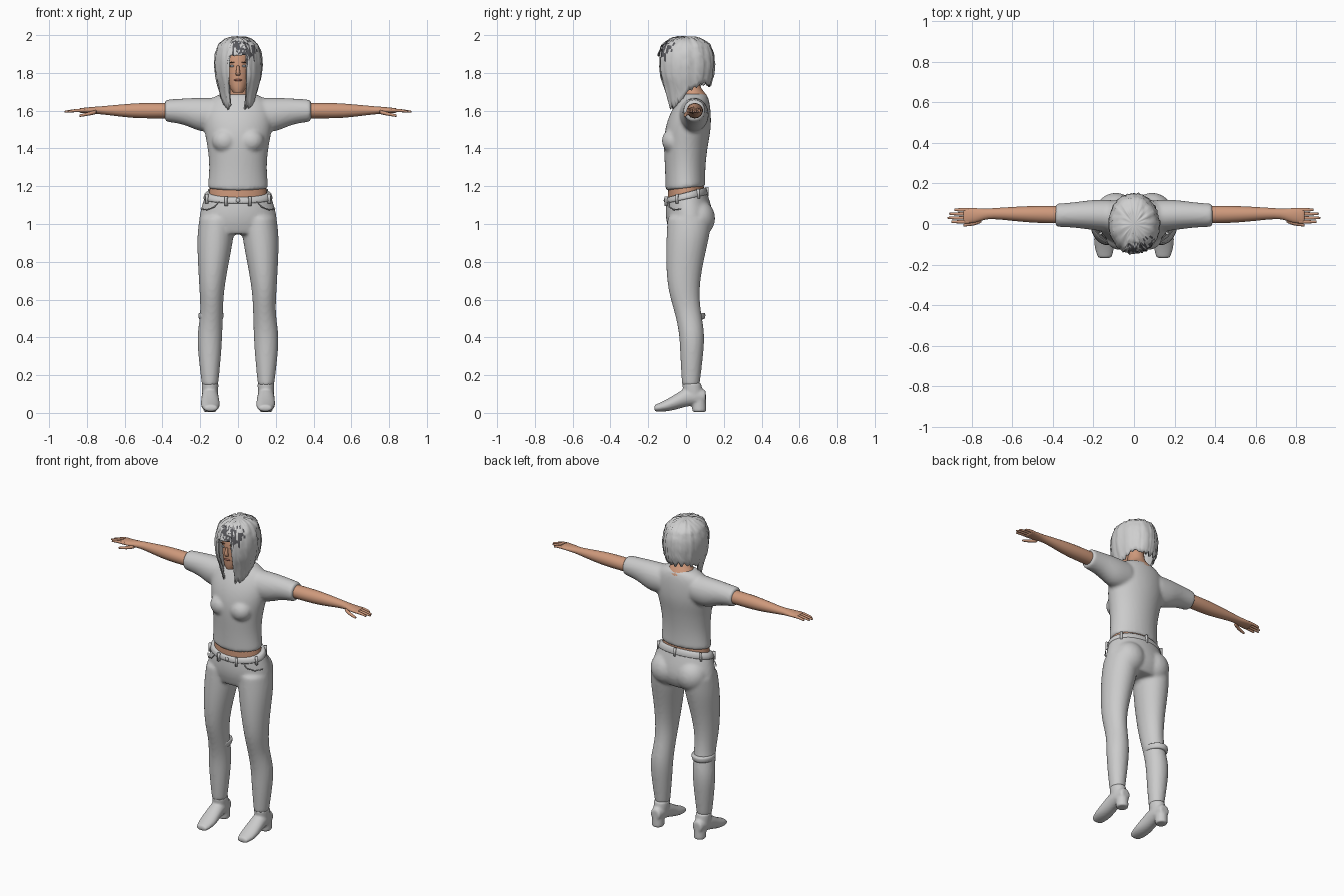
import bpy, bmesh, math, random
from mathutils import Vector

random.seed(4)
cube = bpy.data.objects.get("Cube")
if cube:
    bpy.data.objects.remove(cube)


def material(name, r, g, b):
    m = bpy.data.materials.new(name)
    m.use_nodes = True
    m.diffuse_color = (r, g, b, 1)
    for node in m.node_tree.nodes:
        if node.type == 'BSDF_PRINCIPLED':
            node.inputs["Base Color"].default_value = (r, g, b, 1)
    return m


CLOTH = material("grey cloth", .6, .6, .6)
HAIR = material("grey hair", .62, .62, .62)
DARK = material("dark strands", .1, .1, .11)
SKIN = material("skin", .62, .32, .2)
LIP = material("lips", .42, .15, .11)
EYE = material("eye", .3, .33, .36)
BROW = material("brow", .12, .06, .04)


def tube(bm, rings, axis='z', s=1, n=16):
    """Capped loft through ellipses (x, y, z, radius a, radius b, tilt)."""
    rings = [tuple(r) + (0,) * (6 - len(r)) for r in rings]

    def near(p, q):
        return tuple(a + (b - a) * .07 for a, b in zip(p, q))
    rings = [rings[0], near(rings[0], rings[1])] + rings[1:-1] + \
            [near(rings[-1], rings[-2]), rings[-1]]
    loops = []
    for x, y, z, a, b, tilt in rings:
        loop = []
        for i in range(n):
            c = math.cos(math.tau * i / n)
            d = math.sin(math.tau * i / n)
            off = {'x': (0, a * c, b * d), 'y': (a * c, 0, b * d),
                   'z': (a * c, b * d, tilt * d)}[axis]
            loop.append(bm.verts.new((s * x + off[0], y + off[1], z + off[2])))
        loops.append(loop)
    for p, q in zip(loops, loops[1:]):
        for i in range(n):
            j = (i + 1) % n
            bm.faces.new((p[i], p[j], q[j], q[i]))
    bm.faces.new(loops[0])
    bm.faces.new(loops[-1])


def ball(bm, loc, radii):
    made = bmesh.ops.create_uvsphere(bm, u_segments=16, v_segments=10, radius=1)
    for v in made["verts"]:
        v.co = Vector(loc) + Vector(a * b for a, b in zip(v.co, radii))


def finish(name, bm, mats, sub=1, voxel=0, smooth=4):
    bmesh.ops.recalc_face_normals(bm, faces=bm.faces[:])
    for f in bm.faces:
        f.smooth = True
    me = bpy.data.meshes.new(name)
    bm.to_mesh(me)
    bm.free()
    for m in mats:
        me.materials.append(m)
    ob = bpy.data.objects.new(name, me)
    bpy.context.collection.objects.link(ob)
    if sub:
        ob.modifiers.new("round", 'SUBSURF').levels = sub
        ob.modifiers["round"].render_levels = sub
    if voxel:
        r = ob.modifiers.new("merge", 'REMESH')
        r.mode = 'VOXEL'
        r.voxel_size = voxel
        r.use_smooth_shade = True
        m = ob.modifiers.new("soften", 'SMOOTH')
        m.factor = .5
        m.iterations = smooth
    return ob


# Shirt: torso, bust and short sleeves merged
bm = bmesh.new()
tube(bm, [(0, -.003, 1.185, .166, .108, .012), (0, -.005, 1.3, .152, .108),
          (0, -.002, 1.42, .166, .12), (0, .01, 1.5, .185, .125),
          (0, .022, 1.58, .19, .113), (0, .04, 1.655, .17, .086),
          (0, .045, 1.69, .09, .062)])
for s in (-1, 1):
    ball(bm, (s * .07, -.068, 1.44), (.07, .062, .065))
    tube(bm, [(.1, .04, 1.58, .08, .09), (.2, .045, 1.576, .078, .095),
              (.28, .045, 1.597, .064, .07), (.388, .043, 1.6, .058, .059)], 'x', s)
finish("shirt", bm, [CLOTH], 2, .01)

# Jeans: hips and both legs merged
bm = bmesh.new()
tube(bm, [(0, 0, 1.168, .172, .103, .028), (0, .014, 1.08, .202, .126, .01),
          (0, .022, 1.01, .215, .13), (0, .015, .945, .2, .1)])
for s in (-1, 1):
    ball(bm, (s * .09, .065, 1.03), (.1, .092, .1))
    tube(bm, [(.11, .02, 1.04, .095, .12), (.12, .01, .93, .1, .116),
              (.13, -.008, .8, .084, .101), (.14, -.015, .65, .066, .084),
              (.138, .01, .53, .059, .07), (.15, .033, .42, .069, .069),
              (.15, .03, .3, .062, .062), (.148, .025, .14, .043, .047)], 'z', s)
finish("jeans", bm, [CLOTH], 2, .01)

# Waistband with belt loops and a front button
bm = bmesh.new()
tube(bm, [(0, 0, 1.168, .175, .106, .028), (0, .003, 1.13, .187, .115, .024)], n=32)
finish("waistband", bm, [CLOTH])
for i, deg in enumerate((-110, -70, -25, 35, 90, 145, 205)):
    a = math.radians(deg)
    bm = bmesh.new()
    bmesh.ops.create_cube(bm, size=1)
    for v in bm.verts:
        v.co = (v.co.x * .012, v.co.y * .016, v.co.z * .05)
    ob = finish("belt_loop_%d" % (i + 1), bm, [CLOTH], 0)
    ob.location = (.182 * math.cos(a), .112 * math.sin(a), 1.145 + .026 * math.sin(a))
    ob.rotation_euler.z = a + math.pi / 2
bm = bmesh.new()
ball(bm, (0, -.111, 1.125), (.011, .007, .011))
finish("front_button", bm, [CLOTH], 0)


# Pocket seams as fine cords
def cord(name, pts):
    cu = bpy.data.curves.new(name, 'CURVE')
    cu.dimensions = '3D'
    cu.bevel_depth = .003
    sp = cu.splines.new('POLY')
    sp.points.add(len(pts) - 1)
    for p, co in zip(sp.points, pts):
        p.co = (*co, 1)
    cu.materials.append(CLOTH)
    bpy.context.collection.objects.link(bpy.data.objects.new(name, cu))


for s, side in ((-1, "right"), (1, "left")):
    cord(side + "_pocket_seam", [(s * .1, -.092, 1.12), (s * .125, -.09, 1.09),
                                 (s * .165, -.064, 1.075), (s * .195, -.025, 1.08)])

# Single cuff around the right calf
bm = bmesh.new()
tube(bm, [(-.142, .026, .53, .066, .076), (-.143, .026, .515, .07, .08),
          (-.143, .024, .495, .064, .074)])
finish("right_calf_cuff", bm, [CLOTH])

# Boots with block heels
for s, side in ((-1, "right"), (1, "left")):
    bm = bmesh.new()
    tube(bm, [(.148, .03, .16, .045, .05), (.148, .035, .12, .045, .054),
              (.148, .045, .06, .04, .05)], 'z', s)
    tube(bm, [(.148, .105, .085, .032, .035), (.148, .05, .09, .044, .052),
              (.148, 0, .085, .046, .052), (.147, -.05, .06, .05, .043),
              (.146, -.11, .036, .053, .031), (.144, -.168, .024, .034, .017)], 'y', s)
    tube(bm, [(.148, .068, .09, .036, .038), (.148, .07, .004, .036, .038)], 'z', s)
    finish(side + "_boot", bm, [CLOTH], 2, .007, 3)

# Arms, hands, fingers and thumbs
for s, side in ((-1, "right"), (1, "left")):
    bm = bmesh.new()
    tube(bm, [(.33, .045, 1.6, .042, .042), (.42, .047, 1.6, .045, .041),
              (.52, .048, 1.6, .041, .042), (.6, .05, 1.6, .035, .035),
              (.7, .052, 1.602, .026, .024), (.74, .048, 1.602, .027, .02),
              (.78, .042, 1.602, .038, .018), (.84, .04, 1.601, .04, .012)], 'x', s)
    for y, tip in ((.07, .885), (.05, .91), (.03, .918), (.011, .9)):
        tube(bm, [(.81, y, 1.602, .01, .01), (.86, y, 1.602, .0095, .009),
                  (tip, y, 1.594, .006, .006)], 'x', s, 8)
    tube(bm, [(.75, .02, 1.594, .013, .012), (.785, .002, 1.584, .012, .011),
              (.84, -.006, 1.573, .007, .007)], 'x', s, 8)
    finish(side + "_arm", bm, [SKIN])

# Bare midriff, neck and shoulders
bm = bmesh.new()
tube(bm, [(0, 0, 1.09, .158, .097), (0, 0, 1.16, .16, .099), (0, 0, 1.24, .145, .094)])
finish("midriff", bm, [SKIN])
bm = bmesh.new()
tube(bm, [(0, .05, 1.62, .1, .074), (0, .054, 1.67, .095, .069),
          (0, .04, 1.7, .062, .056), (0, .02, 1.73, .05, .052), (0, .01, 1.79, .05, .055)])
finish("neck", bm, [SKIN])

# Head with nose and facial details
bm = bmesh.new()
tube(bm, [(0, -.075, 1.695, .025, .03), (0, -.06, 1.72, .046, .053),
          (0, -.035, 1.76, .063, .08), (0, -.02, 1.82, .076, .096),
          (0, -.012, 1.88, .08, .1), (0, -.005, 1.94, .07, .085), (0, 0, 1.97, .035, .045)])
finish("head", bm, [SKIN], 2)
bm = bmesh.new()
tube(bm, [(0, -.112, 1.84, .007, .008), (0, -.119, 1.815, .009, .012),
          (0, -.12, 1.795, .015, .015), (0, -.112, 1.785, .01, .008)], n=10)
finish("nose", bm, [SKIN])
bm = bmesh.new()
ball(bm, (0, -.111, 1.762), (.021, .008, .006))
finish("mouth", bm, [LIP], 0)
for s, side in ((-1, "right"), (1, "left")):
    bm = bmesh.new()
    ball(bm, (s * .031, -.104, 1.836), (.014, .007, .006))
    finish(side + "_eye", bm, [EYE], 0)
    bm = bmesh.new()
    ball(bm, (s * .033, -.104, 1.856), (.018, .007, .003))
    finish(side + "_brow", bm, [BROW], 0)


# Hair: ragged shell with a face opening and long front locks
def lerp(table, x):
    for (a, p), (b, q) in zip(table, table[1:]):
        if x <= b:
            return p + (q - p) * (x - a) / (b - a)
    return table[-1][1]


HEM = [(0, 1.9), (20, 1.885), (30, 1.62), (50, 1.61), (75, 1.66),
       (100, 1.71), (140, 1.75), (180, 1.74)]
SPREAD = [(1.59, .6), (1.7, .78), (1.78, .96), (1.85, 1), (1.9, .97),
          (1.95, .84), (1.98, .55), (2, .1)]
COLS, ROWS = 72, 16
bm = bmesh.new()
crown = bm.verts.new((0, 0, 1.994))
columns = []
for i in range(COLS):
    deg = i * 360 / COLS
    a = math.radians(deg)
    low = lerp(HEM, min(deg, 360 - deg)) + random.uniform(-.018, .012)
    lift = random.uniform(.97, 1.03)
    col = []
    for j in range(1, ROWS + 1):
        z = 1.992 - (1.992 - low) * (j / ROWS) ** 1.5
        r = lerp(SPREAD, z) * lift * random.uniform(.985, 1.015)
        col.append(bm.verts.new((.127 * r * math.sin(a), -.153 * r * math.cos(a),
                                 z + random.uniform(-.005, .005))))
    columns.append(col)
for p, q in zip(columns, columns[1:] + columns[:1]):
    bm.faces.new((crown, p[0], q[0]))
    for j in range(ROWS - 1):
        bm.faces.new((p[j], p[j + 1], q[j + 1], q[j]))
for f in bm.faces:
    c = f.calc_center_median()
    front = c.y < -.06 and -.03 < c.x < .1 and 1.87 < c.z < 1.97
    f.material_index = int(front and random.random() < .6)
hair = finish("hair", bm, [HAIR, DARK], 0)
shell = hair.modifiers.new("thickness", 'SOLIDIFY')
shell.thickness = .01
shell.offset = -1
